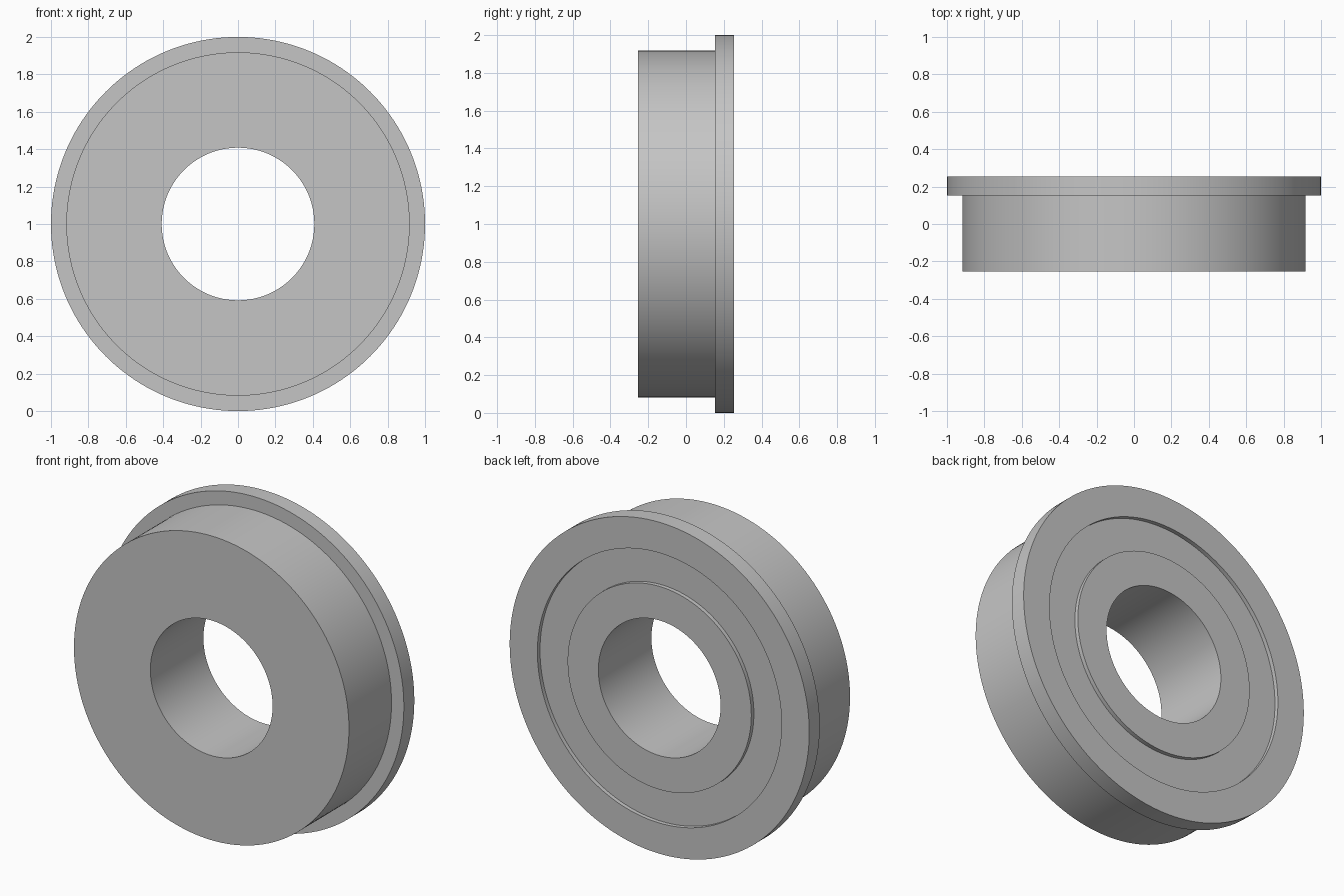
import bpy
import bmesh
from math import pi, radians
from mathutils import Vector, Matrix

SEGMENTS = 160

cube = bpy.data.objects.get("Cube")
if cube:
    bpy.data.objects.remove(cube, do_unlink=True)

# Plain grey metal
steel = bpy.data.materials.new("grey_steel")
steel.use_nodes = True
colour = (0.56, 0.56, 0.56, 1.0)
steel.diffuse_color = colour
steel.node_tree.nodes["Principled BSDF"].inputs["Base Color"].default_value = colour


def lathe(name, profile, height):
    """Revolve a closed (radius, y) profile around the y axis."""
    bm = bmesh.new()
    verts = [bm.verts.new((r, y, 0)) for r, y in profile]
    edges = [bm.edges.new((v, verts[i - 1])) for i, v in enumerate(verts)]
    bmesh.ops.spin(bm, geom=verts + edges, cent=Vector(), axis=(0, 1, 0),
                   angle=2 * pi, steps=SEGMENTS, use_duplicate=False)
    bmesh.ops.remove_doubles(bm, verts=bm.verts, dist=1e-4)
    bmesh.ops.recalc_face_normals(bm, faces=bm.faces)
    bmesh.ops.transform(bm, matrix=Matrix.Translation((0, 0, height)), verts=bm.verts)
    mesh = bpy.data.meshes.new(name)
    bm.to_mesh(mesh)
    bm.free()
    obj = bpy.data.objects.new(name, mesh)
    bpy.context.collection.objects.link(obj)
    mesh.materials.append(steel)
    bpy.ops.object.select_all(action="DESELECT")
    obj.select_set(True)
    bpy.context.view_layer.objects.active = obj
    bpy.ops.object.shade_smooth_by_angle(angle=radians(30))
    return obj


# Main dimensions
half_width = 0.253
flange_front = 0.153
groove_floor = half_width - 0.025
bore, groove_in, groove_out, body, flange = 0.408, 0.613, 0.815, 0.918, 1.0

# Flanged ring: flat front, stepped flange and shallow groove on the back
lathe("flanged_ring", [
    (bore, -half_width),
    (body, -half_width),
    (body, flange_front),
    (flange, flange_front),
    (flange, half_width),
    (groove_out, half_width),
    (groove_out, groove_floor),
    (groove_in, groove_floor),
    (groove_in, half_width),
    (bore, half_width),
], flange)
